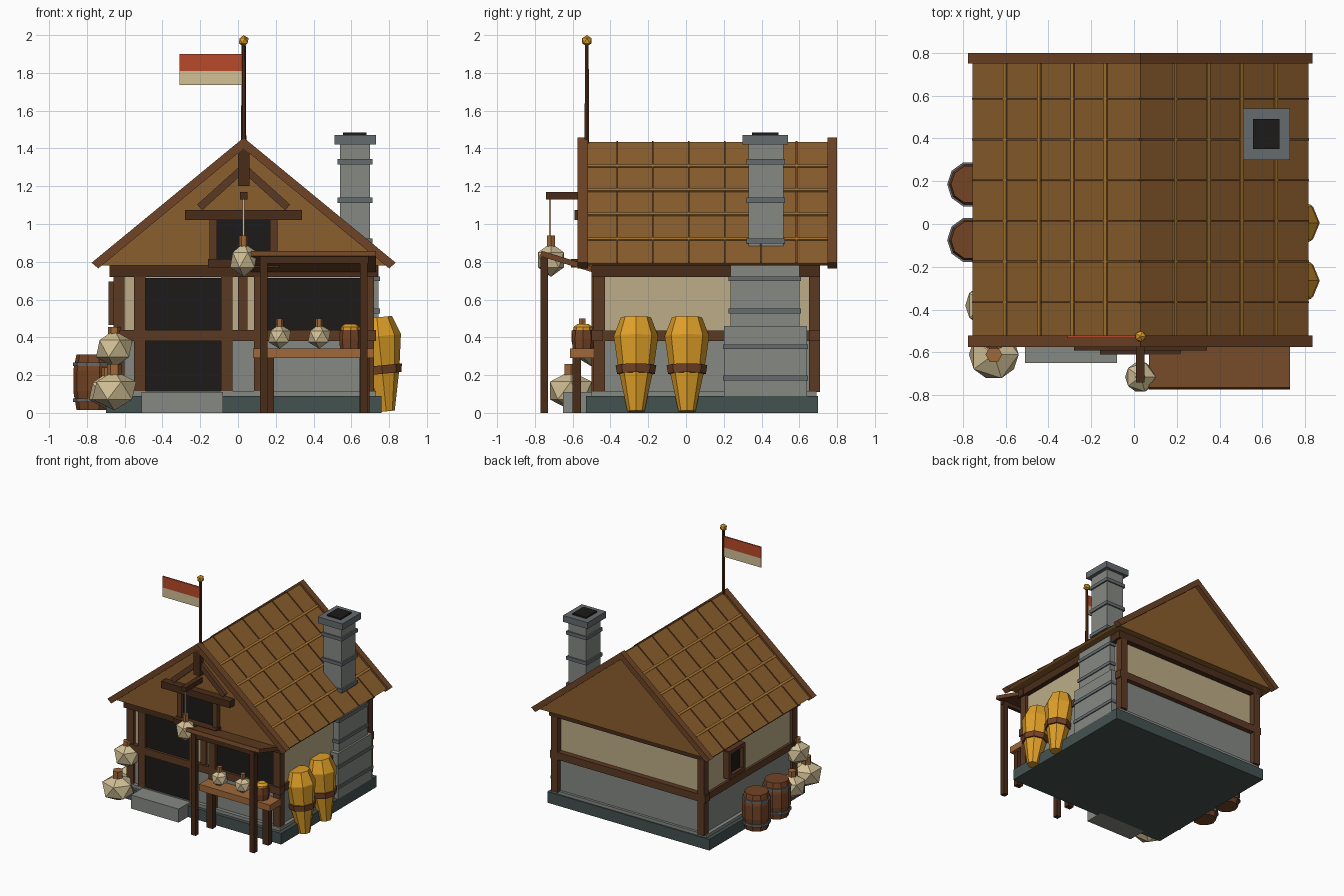
import bpy, bmesh, math
from mathutils import Vector, Matrix

if "Cube" in bpy.data.objects:
    bpy.data.objects.remove(bpy.data.objects["Cube"])

CX = 0.03  # centre line of the house


def mat(name, hexa):
    m = bpy.data.materials.new(name)
    c = [int(hexa[i:i + 2], 16) / 255 for i in (0, 2, 4)]
    m.diffuse_color = [((v + .055) / 1.055) ** 2.4 for v in c] + [1]
    m.use_nodes = True
    m.node_tree.nodes["Principled BSDF"].inputs["Base Color"].default_value = m.diffuse_color
    return m


WOOD, DARK = mat("timber", "5C3A24"), mat("dark_timber", "4A2C1A")
BARGE, ROOF = mat("barge_wood", "6E4425"), mat("roof_wood", "8A5E2D")
GOLDWOOD, TABLE = mat("batten_wood", "A87530"), mat("table_wood", "A0683A")
BLACK, PLASTER = mat("opening", "1C1B19"), mat("plaster", "BDAE88")
STONE, SLATE = mat("stone", "868984"), mat("slate", "445250")
TRIM, CREAM = mat("stone_trim", "656B6E"), mat("cream", "D2C096")
GOLD, RED = mat("gold", "E0A028"), mat("red", "B84A2A")
BARREL = mat("barrel_wood", "744426")


def finish(name, bm, m, loc=(0, 0, 0), rot=(0, 0, 0)):
    bmesh.ops.recalc_face_normals(bm, faces=bm.faces)
    me = bpy.data.meshes.new(name)
    bm.to_mesh(me)
    bm.free()
    me.materials.append(m)
    o = bpy.data.objects.new(name, me)
    o.location, o.rotation_euler = loc, rot
    bpy.context.collection.objects.link(o)
    return o


def box(name, m, x0, x1, y0, y1, z0, z1, rot=(0, 0, 0)):
    bm = bmesh.new()
    bmesh.ops.create_cube(bm, size=1)
    bmesh.ops.scale(bm, vec=(x1 - x0, y1 - y0, z1 - z0), verts=bm.verts)
    return finish(name, bm, m, ((x0 + x1) / 2, (y0 + y1) / 2, (z0 + z1) / 2), rot)


def extrude_y(name, m, pts, y0, y1):
    bm = bmesh.new()
    f = bm.faces.new([bm.verts.new((x, y0, z)) for x, z in pts])
    r = bmesh.ops.extrude_face_region(bm, geom=[f])
    bmesh.ops.translate(bm, vec=(0, y1 - y0, 0), verts=[v for v in r["geom"] if isinstance(v, bmesh.types.BMVert)])
    return finish(name, bm, m)


def lathe(name, m, prof, n, loc, rot=(0, 0, 0), phase=0.0):
    bm = bmesh.new()
    rings = [[bm.verts.new((r * math.cos(phase + math.tau * i / n), r * math.sin(phase + math.tau * i / n), z))
              for i in range(n)] for r, z in prof]
    for a, b in zip(rings, rings[1:]):
        for i in range(n):
            bm.faces.new((a[i], a[(i + 1) % n], b[(i + 1) % n], b[i]))
    bm.faces.new(rings[0])
    bm.faces.new(rings[-1])
    return finish(name, bm, m, loc, rot)


def ico(name, m, loc, r, rz):
    bm = bmesh.new()
    bmesh.ops.create_icosphere(bm, subdivisions=1, radius=1)
    bmesh.ops.scale(bm, vec=(r, r, rz), verts=bm.verts)
    return finish(name, bm, m, loc)


def pot(name, x, y, z, r, rz, cork):
    ico(name, CREAM, (x, y, z), r, rz)
    lathe(name + "_cork", TABLE, [(r * .3, rz * .75), (r * .3, cork - z)], 6, (x, y, z))


# Base, walls and front step
box("foundation", SLATE, -.70, .76, -.53, .70, 0, .09)
box("wall_ledge", STONE, -.67, .73, -.50, .69, .09, .115)
box("stone_wall", STONE, -.64, .70, -.47, .67, .09, .40)
box("plaster_wall", PLASTER, -.635, .695, -.465, .665, .40, .78)
box("front_step", STONE, -.51, -.08, -.65, -.49, 0, .11)

# Timber frame
for sx in (-1, 1):
    px = CX + sx * .66
    for py in (-.46, .68):
        box("corner_post", WOOD, px - .03, px + .03, py - .03, py + .03, .11, .78)
    box("side_mid_rail", WOOD, px - .025, px + .025, -.48, .70, .38, .435)
    box("side_top_beam", DARK, px - .045, px + .045, -.50, .71, .72, .785)
for y0, y1, t in ((-.50, -.44, "front"), (.65, .71, "back")):
    box(t + "_mid_rail", WOOD, -.67, .73, y0, y1, .38, .44)
    box(t + "_top_beam", DARK, -.68, .74, y0, y1, .72, .785)
for x in (-.52, -.06, .115):
    box("front_stud", WOOD, x - .03, x + .03, -.50, -.45, .11, .73)
box("thin_stud", WOOD, 0, .05, -.485, -.45, .44, .73)

# Openings
box("door_upper", BLACK, -.49, -.09, -.48, -.45, .44, .715)
box("door_lower", BLACK, -.49, -.05, -.49, -.45, .115, .38)
box("stall_opening", BLACK, .145, .66, -.48, -.45, .44, .715)
box("side_window", BLACK, -.66, -.62, .24, .40, .49, .67)
for y in (.23, .41):
    box("side_window_jamb", WOOD, -.685, -.63, y - .015, y + .015, .47, .69)
for z in (.48, .68):
    box("side_window_rail", WOOD, -.685, -.63, .22, .42, z - .015, z + .015)

# Roof prism and barge boards
extrude_y("roof", ROOF, [(CX + x, z) for x, z in
          ((-.77, .78), (.77, .78), (.785, .79), (0, 1.435), (-.785, .79))], -.53, .765)
chevron = [(CX + x, z) for x, z in ((0, 1.457), (.805, .795), (.77, .765), (0, 1.40), (-.77, .765), (-.805, .795))]
extrude_y("front_barge", BARGE, chevron, -.575, -.52)
extrude_y("back_barge", BARGE, chevron, .75, .80)

# Roof battens and seams
SL = .645 / .785
ANG = math.atan(SL)
for s in (-1, 1):
    for d in (.16, .315, .47, .63):
        x, z = CX + s * d, 1.435 - SL * d
        box("roof_batten", GOLDWOOD, x - .009, x + .009, -.52, .75, z - .008, z + .008, (0, s * ANG, 0))
    x, z, h = CX + s * .3925, 1.435 - SL * .3925, .505
    for i in range(6):
        y = -.365 + i * .19
        box("roof_seam", BARGE, x - h, x + h, y - .004, y + .004, z - .007, z + .007, (0, s * ANG, 0))

# Front gable timbers and window
box("gable_king_post", DARK, 0, .06, -.575, -.52, 1.20, 1.41)
box("gable_beam", DARK, -.28, .34, -.59, -.52, 1.02, 1.075)
for s in (-1, 1):
    x = CX + s * .125
    box("gable_brace", WOOD, x - .145, x + .145, -.56, -.52, 1.165, 1.205, (0, s * math.radians(42), 0))
    x = CX + s * .16
    box("gable_window_jamb", WOOD, x - .02, x + .02, -.57, -.52, .80, 1.03)
box("gable_window", BLACK, -.11, .17, -.545, -.50, .80, 1.02)
box("gable_sill", DARK, -.16, .22, -.61, -.52, .77, .815)

# Chimney: stack above the roof and stepped breast on the side wall
box("chimney_stack", STONE, .54, .70, .33, .515, .82, 1.43)
for z in (.91, 1.125, 1.33):
    box("stack_band", TRIM, .528, .712, .32, .525, z - .014, z + .014)
box("chimney_cap", TRIM, .51, .73, .30, .54, 1.42, 1.472)
box("chimney_flue", BLACK, .557, .68, .35, .49, 1.46, 1.484)
box("breast_lower", STONE, .65, .76, .20, .64, .07, .46)
box("breast_upper", STONE, .65, .745, .235, .60, .46, .78)
for z, y0, y1, x in ((.185, .195, .645, .768), (.35, .195, .645, .768), (.54, .225, .61, .753), (.71, .225, .61, .753)):
    box("breast_band", TRIM, .66, x, y0, y1, z - .013, z + .013)

# Stall awning and counter
for x in (.137, .665):
    box("awning_post", DARK, x - .02, x + .02, -.77, -.73, 0, .825)
for x in (.16, .665):
    box("counter_leg", DARK, x - .022, x + .03, -.60, -.555, 0, .30)
box("awning_board", BARGE, .07, .73, -.775, -.475, .785, .815, (-math.radians(17), 0, 0))
box("awning_lintel", DARK, .12, .69, -.765, -.735, .79, .83)
box("counter_top", TABLE, .08, .72, -.615, -.48, .29, .342)
pot("counter_pot_a", .22, -.55, .405, .067, .065, .50)
pot("counter_pot_b", .43, -.55, .405, .067, .065, .50)
lathe("mug", BARREL, [(.055, 0), (.06, .05), (.055, .10)], 8, (.595, -.545, .34))
lathe("mug_foam", GOLD, [(.05, .09), (.05, .115), (.03, .13)], 8, (.595, -.545, .34))

# Hanging pot on its bracket
box("bracket_arm", DARK, .01, .05, -.74, -.52, 1.13, 1.17)
box("hanging_cord", CREAM, .025, .035, -.725, -.715, .92, 1.14)
pot("hanging_pot", .03, -.715, .81, .08, .09, .94)

# Pile of pots at the front left corner
pot("big_pot", -.655, -.61, .118, .13, .105, .26)
pot("rear_pot", -.69, -.38, .115, .11, .10, .24)
pot("top_pot", -.655, -.49, .34, .108, .10, .455)

# Tall yellow baskets leaning on the right wall
for y in (-.265, .005):
    lean = (0, -.1, 0)
    lathe("tall_basket", GOLD, [(.045, 0), (.092, .22), (.118, .40), (.08, .50)], 8, (.785, y, .008), lean)
    lathe("basket_band", BARREL, [(.10, .20), (.108, .245)], 8, (.785, y, .008), lean)

# Barrels along the left wall
for y in (.185, -.075):
    lathe("barrel", BARREL, [(.09, 0), (.107, .10), (.107, .21), (.09, .295)], 10, (-.765, y, .015))
    for z in (.05, .24):
        lathe("barrel_hoop", TRIM, [(.108, z - .008), (.108, z + .012)], 10, (-.765, y, .015))

# Flag on the ridge
lathe("flag_pole", DARK, [(.014, 0), (.011, .54)], 6, (CX, -.525, 1.41))
ico("pole_finial", GOLD, (CX, -.525, 1.97), .029, .03)
box("flag_red", RED, -.31, .02, -.532, -.52, 1.81, 1.90)
box("flag_cream", CREAM, -.31, .02, -.532, -.52, 1.735, 1.81)
